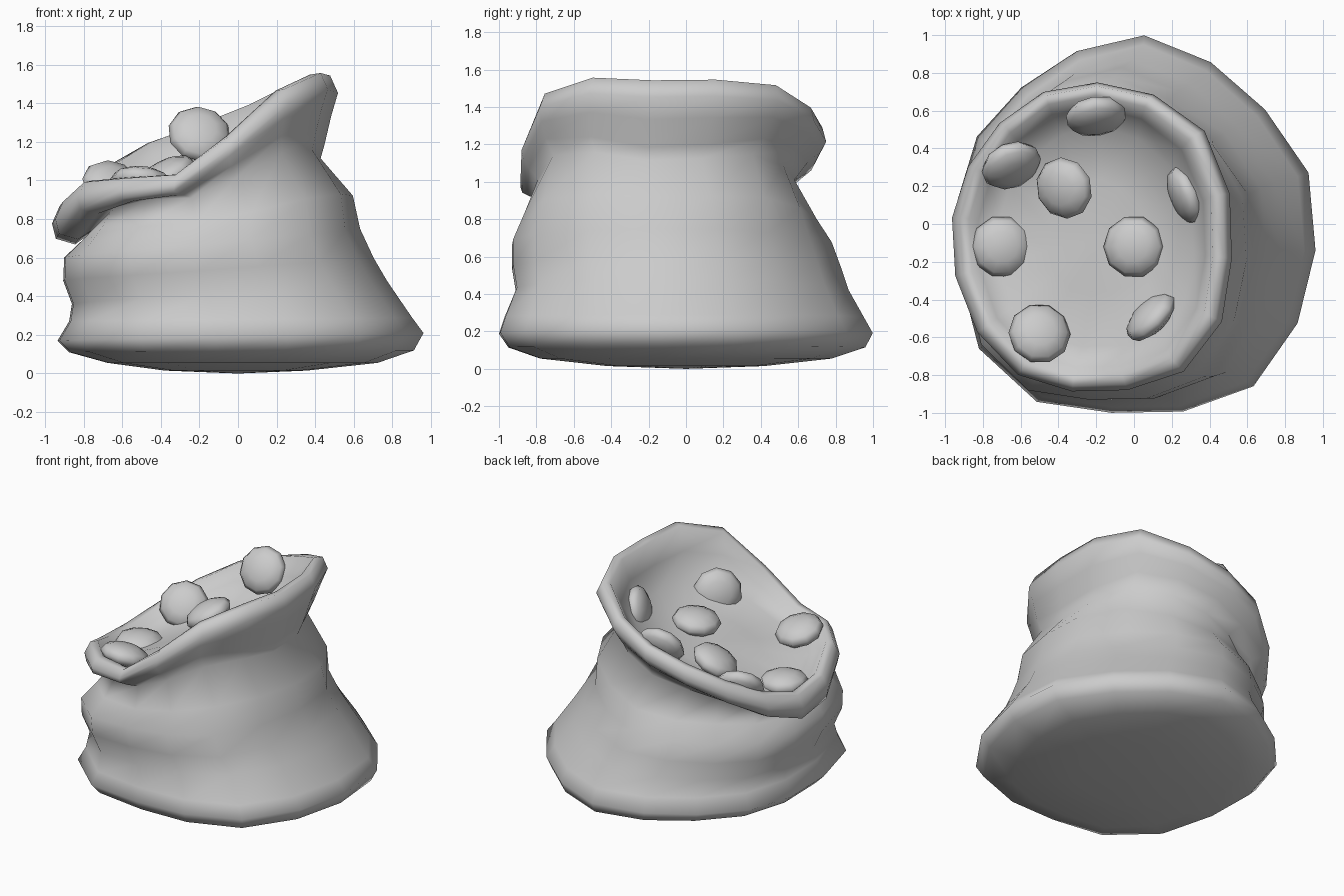
import bpy, bmesh
from math import cos, sin, pi, radians
from mathutils import Vector, Matrix

cube = bpy.data.objects.get("Cube")
if cube:
    bpy.data.objects.remove(cube, do_unlink=True)


def material(name, rgb):
    mat = bpy.data.materials.new(name)
    mat.use_nodes = True
    mat.diffuse_color = (*rgb, 1)
    mat.node_tree.nodes["Principled BSDF"].inputs["Base Color"].default_value = (*rgb, 1)
    return mat


grey = material("plain grey", (0.6, 0.6, 0.6))
SIDES = 16


def finish(name, bm):
    bmesh.ops.recalc_face_normals(bm, faces=bm.faces)
    for face in bm.faces:
        face.smooth = True
    mesh = bpy.data.meshes.new(name)
    bm.to_mesh(mesh)
    bm.free()
    mesh.materials.append(grey)
    obj = bpy.data.objects.new(name, mesh)
    bpy.context.collection.objects.link(obj)
    return obj


def ring(bm, x0, x1, y0, y1, z0, z1, warp=0, lift=0, tilt=0):
    """Sloping lopsided oval; warp raises corners, lift both sides, tilt the back."""
    verts = []
    for i in range(SIDES):
        t = 2 * pi * i / SIDES - radians(8)
        t += .1 * max(0, sin(t))
        c, s = cos(t), sin(t)
        bulge = .02 - .1 * s - .03 * c + warp * (.02 + .07 * s + .08 * c)
        r = 1 + bulge * sin(2 * t) ** 2
        z = (z0 + z1) / 2 + (z1 - z0) / 2 * c
        z += warp * .04 * (1 - cos(4 * t)) * (1 - .25 * s)
        z += lift * s * s + tilt * s ** 5 * (1 - 1.2 * c)
        verts.append(bm.verts.new(((x0 + x1) / 2 + (x1 - x0) / 2 * c * r,
                                   (y0 + y1) / 2 + (y1 - y0) / 2 * s * r, z)))
    return verts


def loft(name, rings, start, end):
    bm = bmesh.new()
    loops = [ring(bm, *r) for r in rings]
    for a, b in zip(loops, loops[1:]):
        for i in range(SIDES):
            j = (i + 1) % SIDES
            bm.faces.new((a[i], a[j], b[j], b[i]))
    for tip, loop in ((start, loops[0]), (end, loops[-1])):
        v = bm.verts.new(tip)
        for i in range(SIDES):
            bm.faces.new((v, loop[i], loop[(i + 1) % SIDES]))
    return finish(name, bm)


# Sack: base, bulging wall, neck, rolled collar, then the sloping inside
loft("sack", [
    (-.38, .36, -.42, .42, .015, .015),
    (-.68, .73, -.78, .78, .055, .055),
    (-.88, .92, -.95, .96, .11, .12),
    (-.94, .97, -1.0, 1.0, .17, .21),
    (-.88, .91, -.97, .95, .27, .29),
    (-.865, .78, -.91, .87, .36, .48),
    (-.91, .71, -.93, .83, .48, .60),
    (-.905, .64, -.93, .78, .60, .75),
    (-.83, .60, -.87, .70, .67, .92, .4),
    (-.75, .43, -.80, .58, .73, 1.11, .9, .05, .035),
    (-.85, .45, -.85, .65, .66, 1.18, 1, .11, .065),
    (-.95, .485, -.88, .72, .69, 1.33, 1, .06, .08),
    (-.97, .52, -.89, .75, .77, 1.45, 1, .005, .09),
    (-.93, .48, -.86, .73, .86, 1.54, 1, -.02, .1),
    (-.88, .42, -.81, .68, .87, 1.53, 1, -.02, .1),
    (-.83, .38, -.76, .62, .83, 1.38, .8, -.02, .08),
    (-.72, .32, -.65, .52, .82, 1.22, .4, 0, .03),
    (-.45, .08, -.36, .24, .93, 1.10),
], start=(0, 0, 0), end=(-.19, -.07, 1.01))


# Lens-shaped coins scattered in the opening: position, facing direction
coins = [
    ((0, -.12, 1.10), (-.15, 0, 1)),
    ((-.70, -.12, .85), (.05, 0, 1)),
    ((-.50, -.58, .99), (.1, .3, 1)),
    ((-.37, .19, 1.03), (-.5, -.2, 1)),
    ((-.65, .31, .97), (.4, -.9, .8)),
    ((-.20, .57, 1.24), (.15, -1, .6)),
    ((.27, .15, 1.21), (-1, -.4, .25)),
    ((.09, -.49, 1.14), (-.7, .7, .3)),
]
for n, (place, facing) in enumerate(coins, 1):
    bm = bmesh.new()
    turn = Vector(facing).to_track_quat("Z", "Y").to_matrix().to_4x4()
    matrix = Matrix.Translation(place) @ turn @ Matrix.Diagonal((1, 1, .45, 1))
    bmesh.ops.create_uvsphere(bm, u_segments=10, v_segments=6, radius=.165, matrix=matrix)
    finish(f"coin_{n}", bm)
